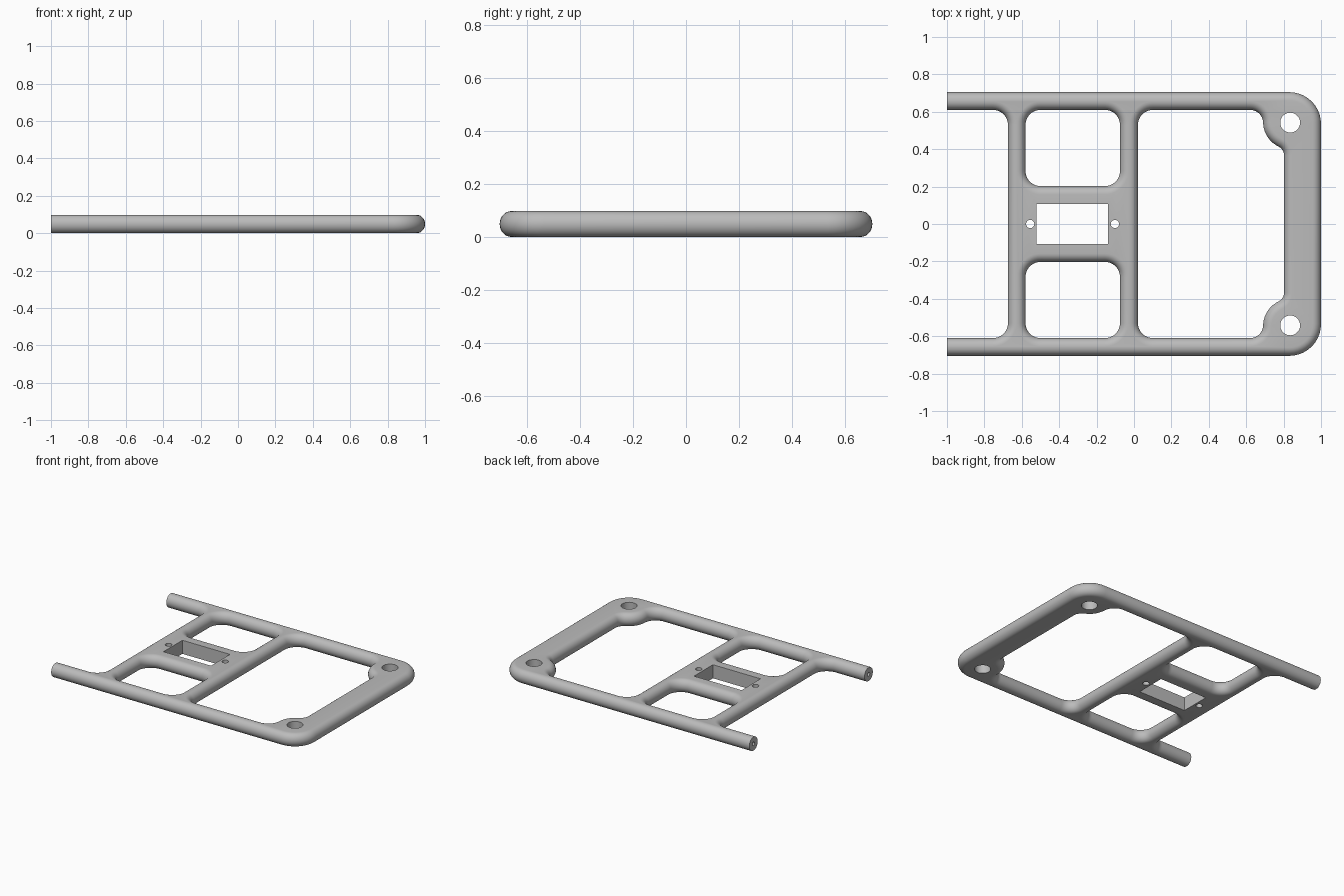
import bpy, bmesh, math
from mathutils import Vector

cube = bpy.data.objects.get("Cube")
if cube:
    bpy.data.objects.remove(cube)

HALF = 0.049      # half thickness
INSET = 0.045     # how far the rounded edges reach inward
STEPS = 14        # segments around each rounded edge


def fillet(corners):
    """Closed outline with rounded corners; returns (point, inset direction).
    Each corner is (x, y, radius); material lies to the left of the path."""
    out = []
    n = len(corners)
    for i, (x, y, r) in enumerate(corners):
        p = Vector((x, y))
        a = (p - Vector(corners[i - 1][:2])).normalized()
        b = (Vector(corners[(i + 1) % n][:2]) - p).normalized()
        na, nb = Vector((-a.y, a.x)), Vector((-b.y, b.x))
        if r == 0:
            # Square end: inset only along y so the end stays flat
            out.append((p, na if abs(na.y) > abs(nb.y) else nb))
            continue
        turn = a.angle_signed(b)          # clockwise positive
        side = -1 if turn > 0 else 1
        centre = p - a * r * math.tan(abs(turn) / 2) + na * r * side
        count = max(4, int(abs(turn) / math.radians(9)))
        for k in range(count + 1):
            t = -turn * k / count
            d = Vector((na.x * math.cos(t) - na.y * math.sin(t),
                        na.x * math.sin(t) + na.y * math.cos(t)))
            out.append((centre - d * r * side, d))
    return out


def circle(x, y, r, n=32):
    return [(Vector((x + r * math.cos(t), y + r * math.sin(t))), Vector((0, 0)))
            for t in (-2 * math.pi * i / n for i in range(n))]


def flip_y(corners):
    return [(x, -y, r) for x, y, r in reversed(corners)]


# Outer contour: two open rails joined by the rounded end
half = [(-0.674, -0.61, 0.08), (-1, -0.61, 0), (-1, -0.705, 0), (1, -0.705, 0.17)]
rounded = [fillet(half + flip_y(half))]

# Two small windows beside the centre plate
window = [(-0.58, 0.61, 0.08), (-0.075, 0.61, 0.08),
          (-0.075, 0.203, 0.08), (-0.58, 0.203, 0.08)]
rounded += [fillet(window), fillet(flip_y(window))]

# Large window with bulges around the corner mounts
large = [(0.021, 0.61, 0.08), (0.69, 0.61, 0.069),
         (0.69, 0.461, 0.145), (0.802, 0.397, 0.05)]
rounded.append(fillet(large + flip_y(large)))

# Straight-walled openings: rectangular slot, screw holes, corner mounts
slot = [(Vector(p), Vector((0, 0))) for p in
        ((-0.52, 0.108), (-0.14, 0.108), (-0.14, -0.108), (-0.52, -0.108))]
straight = [slot, circle(-0.555, 0, 0.022), circle(-0.102, 0, 0.022),
            circle(0.835, 0.542, 0.053), circle(0.835, -0.542, 0.053)]

# Loft every outline from bottom to top, then cap both flat sides
bm = bmesh.new()
caps = {0: [], 1: []}
for outlines, steps in ((rounded, STEPS), (straight, 1)):
    for outline in outlines:
        rings = []
        for s in range(steps + 1):
            t = math.pi * (s / steps - 0.5)
            inset = INSET * (1 - math.cos(t))
            rings.append([bm.verts.new((*(p + d * inset), HALF + HALF * math.sin(t)))
                          for p, d in outline])
        n = len(outline)
        for low, high in zip(rings, rings[1:]):
            for i in range(n):
                j = (i + 1) % n
                bm.faces.new((low[i], low[j], high[j], high[i]))
        for key, ring in ((0, rings[0]), (1, rings[-1])):
            caps[key] += [bm.edges.get((ring[i], ring[(i + 1) % n])) for i in range(n)]
for key, edges in caps.items():
    bmesh.ops.triangle_fill(bm, edges=edges, use_beauty=True, use_dissolve=False,
                            normal=(0, 0, 1 if key else -1))
bmesh.ops.recalc_face_normals(bm, faces=bm.faces[:])

mesh = bpy.data.meshes.new("frame_plate")
bm.to_mesh(mesh)
bm.free()
frame = bpy.data.objects.new("frame_plate", mesh)
bpy.context.collection.objects.link(frame)

# Plain grey finish
grey = bpy.data.materials.new("plain_grey")
grey.use_nodes = True
colour = (0.5, 0.5, 0.5, 1)
grey.diffuse_color = colour
grey.node_tree.nodes["Principled BSDF"].inputs["Base Color"].default_value = colour
mesh.materials.append(grey)

# Small bores in the open rail ends
for name, side in (("left_bore_cutter", 1), ("right_bore_cutter", -1)):
    bpy.ops.mesh.primitive_cylinder_add(vertices=20, radius=0.013, depth=0.2,
                                        location=(-1, side * 0.6575, HALF),
                                        rotation=(0, math.pi / 2, 0))
    cutter = bpy.context.object
    cutter.name = name
    cutter.data.materials.append(grey)
    cutter.hide_render = True
    cutter.hide_set(True)
    cut = frame.modifiers.new(name, "BOOLEAN")
    cut.object = cutter
    cut.operation = "DIFFERENCE"
    cut.solver = "EXACT"

bpy.ops.object.select_all(action="DESELECT")
frame.select_set(True)
bpy.context.view_layer.objects.active = frame
bpy.ops.object.shade_smooth_by_angle(angle=math.radians(35))
